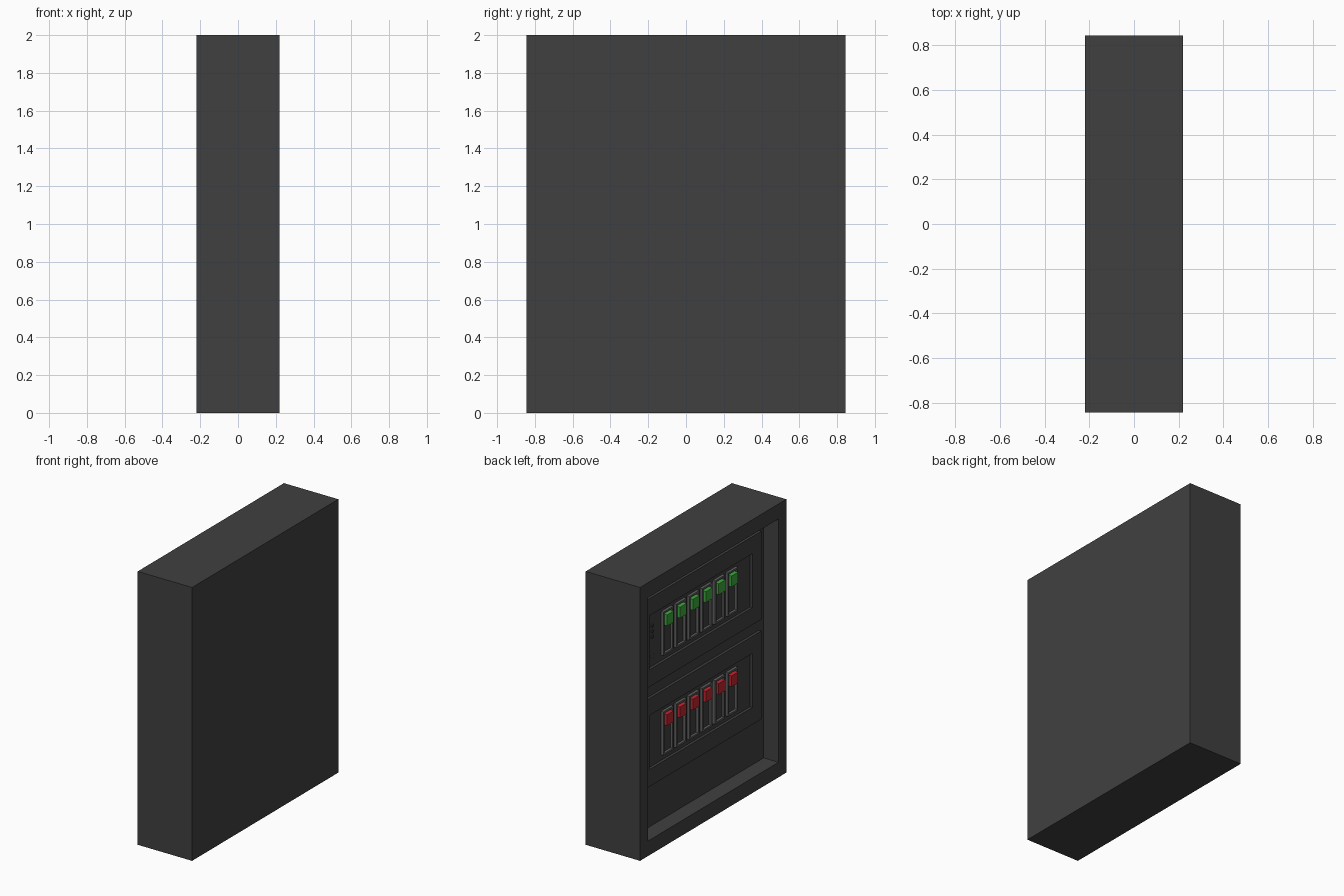
import bpy, bmesh
from mathutils import Vector

cube = bpy.data.objects.get("Cube")
if cube:
    bpy.data.objects.remove(cube, do_unlink=True)


def material(name, rgb):
    m = bpy.data.materials.new(name)
    m.use_nodes = True
    m.diffuse_color = (*rgb, 1)
    m.node_tree.nodes["Principled BSDF"].inputs["Base Color"].default_value = (*rgb, 1)
    return m


CASE = material("charcoal", (0.051, 0.051, 0.051))
TRIM = material("mid grey", (0.12, 0.12, 0.12))
GREEN = material("green", (0.05, 0.40, 0.05))
RED = material("red", (0.55, 0.02, 0.03))


def box(name, x, y, z, mats, pocket=None):
    """Box from (min, max) ranges; pocket = (y margin, z margin, depth) sunk into the -x face."""
    bm = bmesh.new()
    bmesh.ops.create_cube(bm, size=1)
    mid = Vector([(a + b) / 2 for a, b in (x, y, z)])
    size = [b - a for a, b in (x, y, z)]
    bmesh.ops.scale(bm, vec=size, verts=bm.verts)
    bmesh.ops.translate(bm, vec=mid, verts=bm.verts)
    if pocket:
        my, mz, depth = pocket
        face = min(bm.faces, key=lambda f: f.calc_center_median().x)
        bmesh.ops.inset_individual(bm, faces=[face], thickness=min(my, mz) / 2)
        # Move the inset rim to its exact margins, then sink the floor
        for v in face.verts:
            v.co.y = y[0] + my if v.co.y < mid.y else y[1] - my
            v.co.z = z[0] + mz if v.co.z < mid.z else z[1] - mz
        floor = bmesh.ops.extrude_discrete_faces(bm, faces=[face])["faces"][0]
        bmesh.ops.translate(bm, vec=(depth, 0, 0), verts=floor.verts)
        floor.material_index = len(mats) - 1
    bmesh.ops.recalc_face_normals(bm, faces=bm.faces)
    mesh = bpy.data.meshes.new(name)
    bm.to_mesh(mesh)
    bm.free()
    for m in mats:
        mesh.materials.append(m)
    obj = bpy.data.objects.new(name, mesh)
    bpy.context.collection.objects.link(obj)
    return obj


# Cabinet with an open, recessed side
WALL = -0.10
box("cabinet", (-0.22, 0.22), (-0.845, 0.845), (0, 2), [CASE], (0.09, 0.11, 0.12))

# Two breaker panels, each with a sunken bay and a row of six switches
for row, base, colour in (("upper", 1.15, GREEN), ("lower", 0.42, RED)):
    box(row + "_panel", (WALL - 0.02, WALL + 0.01), (-0.70, 0.70), (base, base + 0.645),
        [CASE], (0.105, 0.125, 0.02))
    for i in range(6):
        y = 0.3725 - 0.149 * i
        box(f"{row}_switch_frame_{i + 1}", (WALL - 0.02, WALL + 0.005), (y - 0.058, y + 0.058),
            (base + 0.165, base + 0.485), [TRIM, CASE], (0.013, 0.013, 0.018))
        box(f"{row}_switch_toggle_{i + 1}", (WALL - 0.035, WALL), (y - 0.038, y + 0.038),
            (base + 0.38, base + 0.46), [colour])

# Small indicator studs beside the upper switches
for i, z in enumerate((1.35, 1.49, 1.53, 1.57)):
    box(f"indicator_stud_{i + 1}", (WALL - 0.008, WALL + 0.005), (0.525, 0.545), (z - 0.01, z + 0.01),
        [TRIM if i == 0 else CASE])
